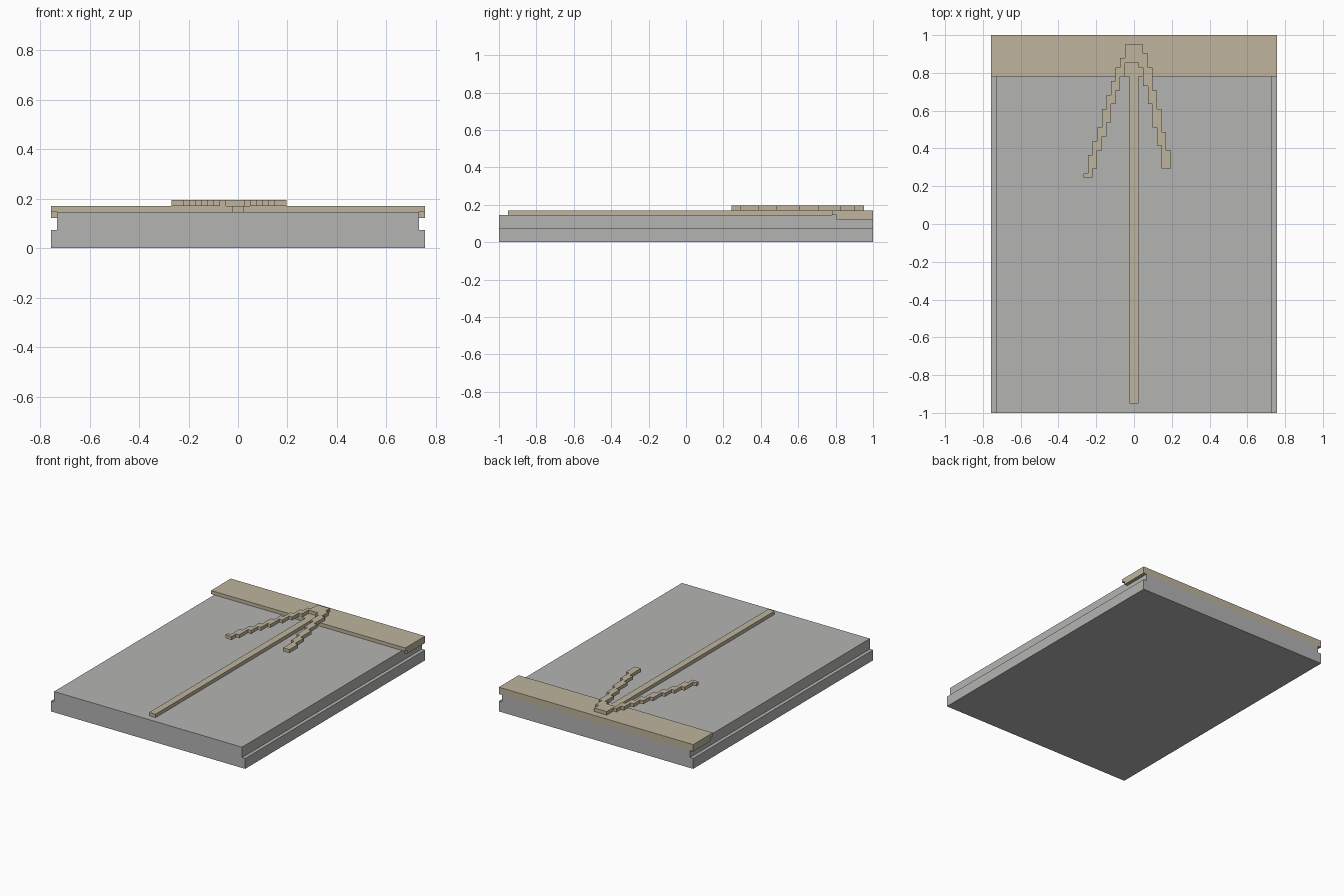
import bpy
import bmesh
from mathutils import Vector

if "Cube" in bpy.data.objects:
    bpy.data.objects.remove(bpy.data.objects["Cube"])

U = 2 / 82  # grid unit: the slab is 82 units long


def material(name, rgb):
    mat = bpy.data.materials.new(name)
    mat.diffuse_color = (*rgb, 1)
    mat.use_nodes = True
    mat.node_tree.nodes["Principled BSDF"].inputs["Base Color"].default_value = mat.diffuse_color
    return mat


GREY = material("stone grey", (0.456, 0.456, 0.45))
TAN = material("tan", (0.52, 0.456, 0.335))


def prism(name, profile, axis, low, high, mat):
    """Extrude a flat profile along x or z, all in grid units."""
    place = (lambda a, b: (low, a, b)) if axis == 'X' else (lambda a, b: (a, b, low))
    direction = Vector((1, 0, 0)) if axis == 'X' else Vector((0, 0, 1))
    bm = bmesh.new()
    face = bm.faces.new([bm.verts.new(Vector(place(a, b)) * U) for a, b in profile])
    out = bmesh.ops.extrude_face_region(bm, geom=[face])
    verts = [g for g in out["geom"] if isinstance(g, bmesh.types.BMVert)]
    bmesh.ops.translate(bm, verts=verts, vec=direction * (high - low) * U)
    bmesh.ops.recalc_face_normals(bm, faces=bm.faces)
    mesh = bpy.data.meshes.new(name)
    bm.to_mesh(mesh)
    bm.free()
    mesh.materials.append(mat)
    obj = bpy.data.objects.new(name, mesh)
    bpy.context.collection.objects.link(obj)
    return obj


def rect(a0, a1, b0, b1):
    return [(a0, b0), (a1, b0), (a1, b1), (a0, b1)]


def stairs(x, step, heights):
    """Staircase edge: each column x runs between successive heights."""
    points = []
    for y0, y1 in zip(heights, heights[1:]):
        points += [(x, y0), (x, y1)]
        x += step
    return points


# Wide lower slab and the narrower upper slab, rebated at the back
prism("lower_slab", rect(-31, 31, -41, 41), 'Z', 0, 3, GREY)
prism("upper_slab", [(-41, 3), (41, 3), (41, 5), (33, 5), (33, 6), (-41, 6)],
      'X', -30, 30, GREY)

# Stepped bar across the back edge, overhanging the sides
prism("back_bar", [(33, 5), (41, 5), (41, 7), (32, 7), (32, 6), (33, 6)],
      'X', -31, 31, TAN)

# Long rod down the middle
prism("centre_rod", rect(-1, 1, -39, 32), 'Z', 6, 7, TAN)

# Stepped arrow head with one longer arm
left_outer = stairs(-11, 1, [10, 11, 15, 18, 21, 25, 28, 31, 34, 36, 39])
left_inner = stairs(-9, 1, [10, 12, 16, 19, 22, 26, 29, 32, 35])
right_outer = stairs(8, -1, [12, 16, 20, 25, 29, 34, 37, 39])
right_inner = stairs(6, -1, [12, 17, 21, 26, 30, 34, 35])
outline = left_outer + right_outer[::-1] + right_inner + left_inner[::-1]
prism("arrow_head", outline, 'Z', 7, 8, TAN)
